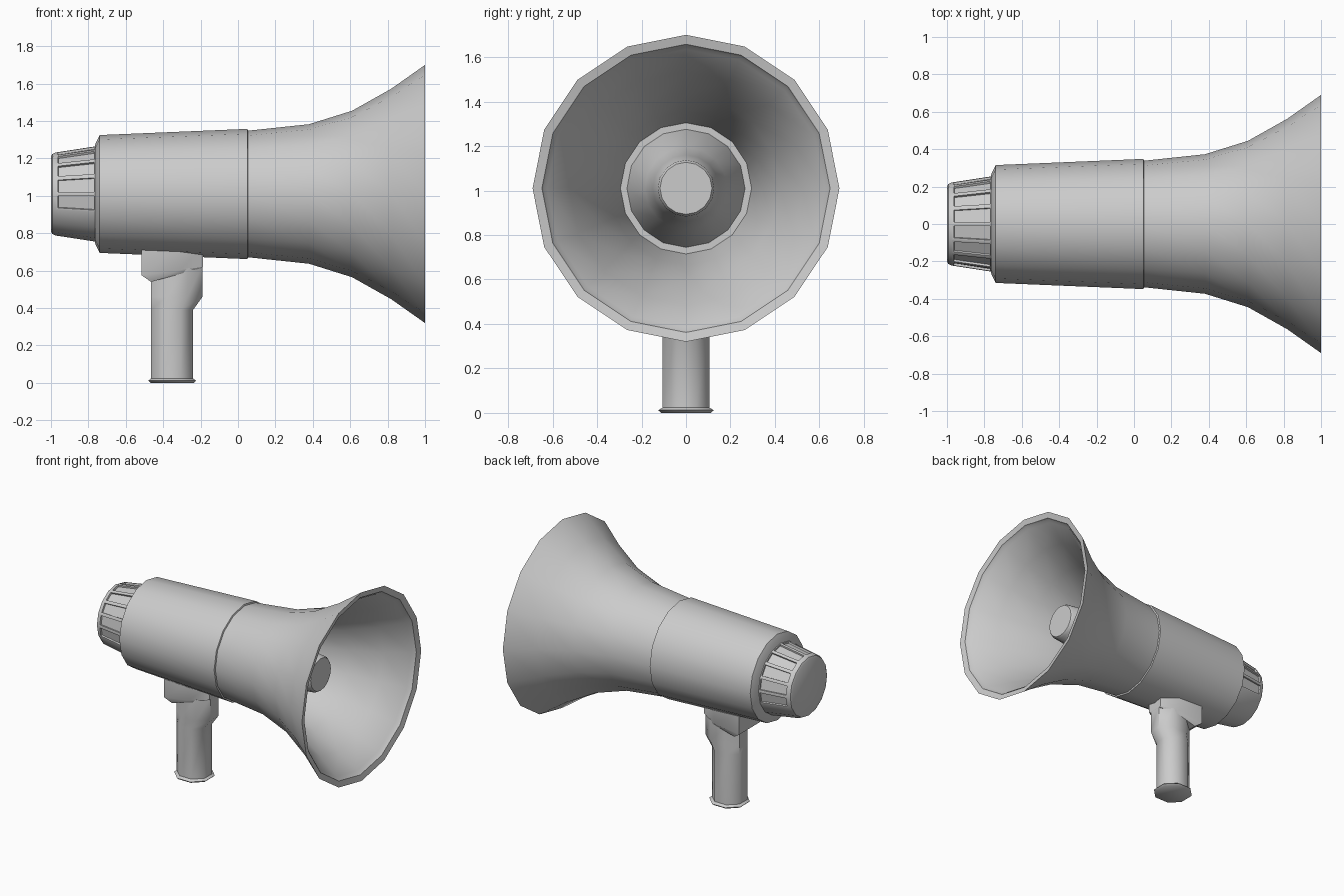
import bpy, bmesh
from math import sin, cos, pi, atan2

if "Cube" in bpy.data.objects:
    bpy.data.objects.remove(bpy.data.objects["Cube"])

AXIS_Z = 1.01   # height of the horn axis
SIDES = 16


def finish(name, bm, angle=30):
    mesh = bpy.data.meshes.new(name)
    bm.to_mesh(mesh)
    bm.free()
    ob = bpy.data.objects.new(name, mesh)
    bpy.context.collection.objects.link(ob)
    bpy.ops.object.select_all(action='DESELECT')
    ob.select_set(True)
    bpy.context.view_layer.objects.active = ob
    bpy.ops.object.shade_smooth_by_angle(angle=angle * pi / 180)
    return ob


def skin(rings, cap=True):
    """Bridge a list of equally long point rings into a closed mesh."""
    bm = bmesh.new()
    vs = [[bm.verts.new(p) for p in r] for r in rings]
    n = len(vs[0])
    for a, b in zip(vs, vs[1:]):
        for i in range(n):
            j = (i + 1) % n
            bm.faces.new((a[i], a[j], b[j], b[i]))
    if cap:
        bm.faces.new(vs[0])
        bm.faces.new(vs[-1])
    bmesh.ops.recalc_face_normals(bm, faces=bm.faces)
    return bm


def lathe(profile):
    """Revolve (x, radius) points round the horn axis."""
    return skin([[(x, r * cos(2 * pi * i / SIDES), AXIS_Z + r * sin(2 * pi * i / SIDES))
                  for i in range(SIDES)] for x, r in profile])


def loft(sections, outline):
    """Stack an outline; section = x min, x max, half width, z at left, z at right."""
    rings = []
    for x0, x1, w, z0, z1 in sections:
        rings.append([(x0 + (x1 - x0) * (u + 1) / 2, v * w, z0 + (z1 - z0) * (u + 1) / 2)
                      for u, v in outline])
    return skin(rings)


# Tapered main barrel
finish("barrel", lathe([(-0.765, 0.262), (-0.74, 0.315), (0.05, 0.348), (0.054, 0.338)]))

# Flared horn: outer skin, lip, inner skin down to the throat floor
finish("horn", lathe([(0.05, 0.338), (0.38, 0.373), (0.61, 0.445), (0.82, 0.563), (1.0, 0.69),
                      (0.99, 0.648), (0.975, 0.64), (0.962, 0.625), (0.81, 0.525),
                      (0.61, 0.42), (0.38, 0.345), (0.12, 0.295)]))

# Central cone inside the horn
finish("inner_cone", lathe([(0.1, 0.268), (0.125, 0.265), (0.3, 0.185), (0.45, 0.15),
                            (0.655, 0.127), (0.67, 0.117)]))

# Rear knob with recessed slots on its upper ten facets
knob = lathe([(-1.0, 0.2), (-0.993, 0.213), (-0.975, 0.222), (-0.76, 0.255)])
slots = []
for f in knob.faces:
    c = f.calc_center_median()
    if len(f.verts) == 4 and -0.9 < c.x < -0.8 and atan2(c.z - AXIS_Z, abs(c.y)) > -0.3:
        slots.append(f)
bmesh.ops.inset_individual(knob, faces=slots, thickness=0.016)
bmesh.ops.inset_individual(knob, faces=slots, thickness=0.002, depth=-0.012)
finish("rear_knob", knob)

# Grip with trigger bulge and flared foot
octagon = [(-1, -.42), (-.42, -1), (.42, -1), (1, -.42), (1, .42), (.42, 1), (-.42, 1), (-1, .42)]
finish("grip", loft([(-0.468, -0.237, 0.112, 0, 0),
                     (-0.48, -0.225, 0.125, 0.012, 0.012),
                     (-0.465, -0.24, 0.105, 0.024, 0.024),
                     (-0.465, -0.24, 0.105, 0.39, 0.39),
                     (-0.465, -0.19, 0.105, 0.46, 0.46),
                     (-0.465, -0.19, 0.105, 0.57, 0.63)], octagon), 50)

# Mounting block joining the grip to the barrel
hexagon = [(-1, -1), (.25, -1), (1, -.5), (1, .5), (.25, 1), (-1, 1)]
finish("mount_block", loft([(-0.465, -0.19, 0.105, 0.54, 0.615),
                            (-0.515, -0.188, 0.122, 0.575, 0.62),
                            (-0.515, -0.188, 0.122, 0.73, 0.73)], hexagon))
